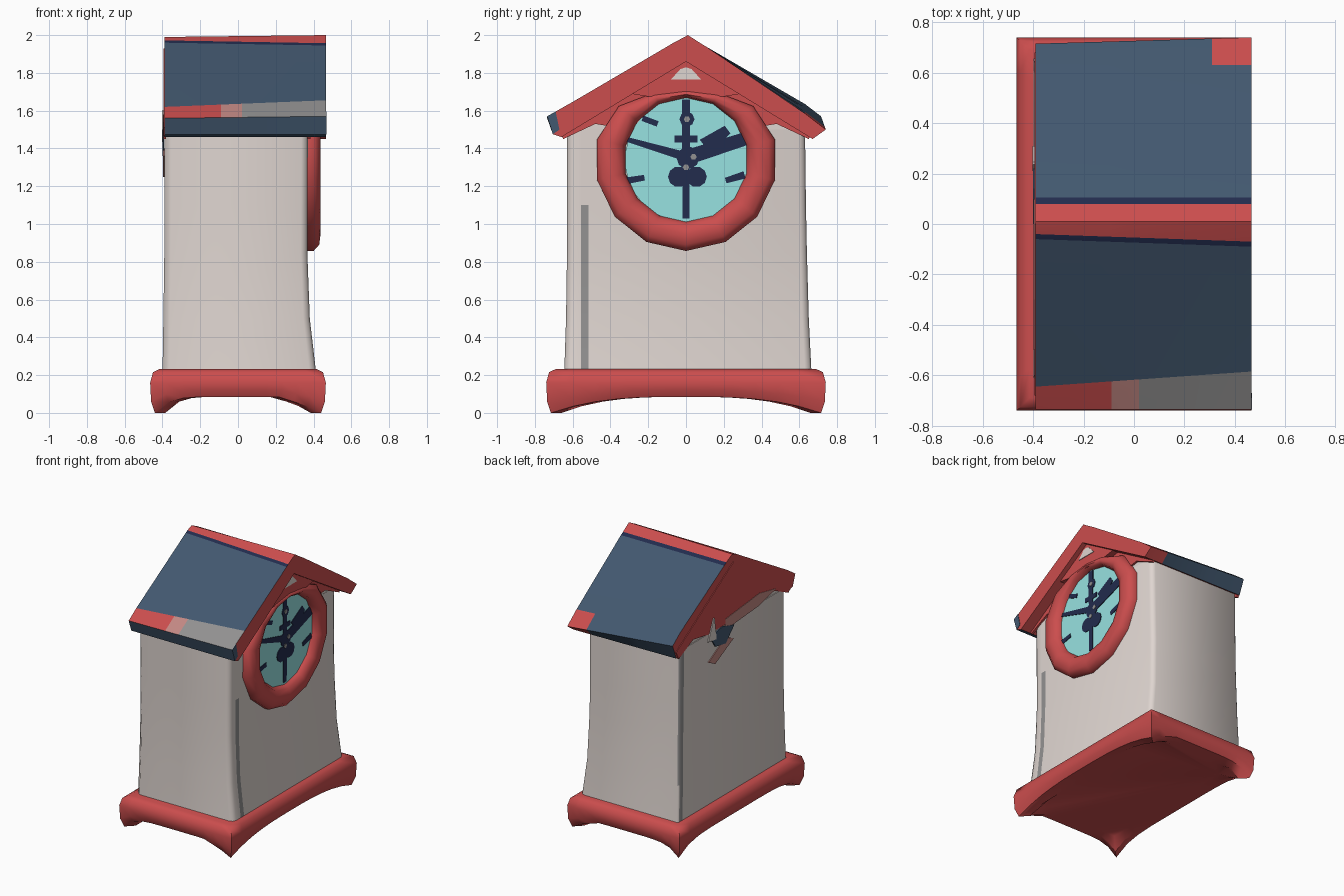
import bpy, bmesh, math

if "Cube" in bpy.data.objects:
    bpy.data.objects.remove(bpy.data.objects["Cube"])

def material(name, rgb):
    m = bpy.data.materials.new(name)
    m.diffuse_color = (*rgb, 1)
    m.use_nodes = True
    m.node_tree.nodes["Principled BSDF"].inputs["Base Color"].default_value = m.diffuse_color
    return m

MATS = [material("trim red", (0.60, 0.075, 0.075)),
        material("wall cream", (0.74, 0.67, 0.635)),
        material("roof slate", (0.055, 0.098, 0.16)),
        material("dial aqua", (0.31, 0.76, 0.75)),
        material("hand navy", (0.016, 0.025, 0.075)),
        material("worn grey", (0.29, 0.285, 0.285)),
        material("dusty pink", (0.55, 0.25, 0.23))]
RED, CREAM, SLATE, AQUA, NAVY, GREY, PINK = range(7)

def finish(name, bm, rule, smooth=None):
    """Turn a bmesh into an object; rule(centre) or a number gives its colour."""
    bmesh.ops.recalc_face_normals(bm, faces=bm.faces)
    if rule is not None:
        for f in bm.faces:
            f.material_index = rule(f.calc_center_median()) if callable(rule) else rule
    me = bpy.data.meshes.new(name)
    bm.to_mesh(me)
    bm.free()
    for m in MATS:
        me.materials.append(m)
    ob = bpy.data.objects.new(name, me)
    bpy.context.collection.objects.link(ob)
    if smooth:
        bpy.ops.object.select_all(action='DESELECT')
        ob.select_set(True)
        bpy.context.view_layer.objects.active = ob
        bpy.ops.object.shade_smooth_by_angle(angle=math.radians(smooth))
    return ob

def loft(name, rings, rule, smooth=None, closed=False):
    """Skin a stack of equal-length point loops."""
    bm = bmesh.new()
    vs = [[bm.verts.new(p) for p in r] for r in rings]
    n = len(rings[0])
    pairs = list(zip(vs, vs[1:])) + ([(vs[-1], vs[0])] if closed else [])
    for a, b in pairs:
        for i in range(n):
            j = (i + 1) % n
            bm.faces.new((a[i], a[j], b[j], b[i]))
    if not closed:
        bm.faces.new(vs[0])
        bm.faces.new(vs[-1])
    return finish(name, bm, rule, smooth)

def prism(name, pts, x0, x1, mat):
    """Extrude a (y, z) outline along x."""
    return loft(name, [[(x, y, z) for y, z in pts] for x in (x0, x1)], mat)

def bar(name, a, b, w0, w1, x0, x1, mat):
    """Tapered strip between two (y, z) points."""
    dy, dz = b[0] - a[0], b[1] - a[1]
    l = math.hypot(dy, dz)
    ny, nz = -dz / l / 2, dy / l / 2
    prism(name, [(a[0] + ny * w0, a[1] + nz * w0), (b[0] + ny * w1, b[1] + nz * w1),
                 (b[0] - ny * w1, b[1] - nz * w1), (a[0] - ny * w0, a[1] - nz * w0)], x0, x1, mat)

def circle(cy, cz, r, n):
    return [(cy + r * math.cos(2 * math.pi * i / n), cz + r * math.sin(2 * math.pi * i / n)) for i in range(n)]

# Base: flat-bottomed slab with a small foot at each corner
N = 12
edge = [-1 + 2 * i / N for i in range(N)]
peri = [(t, -1) for t in edge] + [(1, t) for t in edge] + [(-t, 1) for t in edge] + [(-1, -t) for t in edge]

def base_ring(inset, zf):
    return [(u * (0.465 - inset), v * (0.74 - inset), zf(abs(u * v) ** (3 if u > 0.5 else 6))) for u, v in peri]

loft("base", [base_ring(0.05, lambda c: 0.232), base_ring(0.015, lambda c: 0.215),
              base_ring(0.0, lambda c: 0.16), base_ring(0.005, lambda c: 0.12 - 0.06 * c),
              base_ring(0.025, lambda c: 0.085 * (1 - c)), base_ring(0.08, lambda c: 0.085 * (1 - c)),
              base_ring(0.13, lambda c: 0.085)], RED, 50)

# Body: chamfered tower, slightly flared at the foot, worn stripes near two corners
def body_ring(z, x0, x1, y0, y1, c=0.035):
    return [(x, y, z) for x, y in (
        (x0 + c, y0), (x1 - c, y0), (x1 - c * .3, y0 + c * .3), (x1, y0 + c), (x1, -0.555), (x1, -0.515), (x1, y1 - c),
        (x1 - c * .3, y1 - c * .3), (x1 - c, y1), (x0 + c * .3, y1), (x0, y1 - c * .3), (x0, y1 - c - 0.015), (x0, y0 + c))]

def body_rule(p):
    if p.x > 0.3 and -0.55 < p.y < -0.52 and p.z < 1.1:
        return GREY
    if p.x < -0.37 and 0.57 < p.y < 0.65:
        return GREY
    return CREAM

loft("body", [body_ring(0.20, -0.40, 0.415, -0.645, 0.665), body_ring(0.50, -0.395, 0.38, -0.635, 0.65),
              body_ring(0.85, -0.39, 0.367, -0.63, 0.64), body_ring(1.10, -0.39, 0.368, -0.63, 0.635),
              body_ring(1.50, -0.39, 0.37, -0.63, 0.63)], body_rule, 50)
prism("gable_wall", [(-0.63, 1.49), (0.63, 1.49), (0, 1.9)], -0.385, 0.368, CREAM)

# Roof: a profile carried along x; the eaves twist a little from left (t=0) to right (t=1)
def roof_profile(t):
    return [(-0.735, 1.56 + 0.01 * t), (-0.645 + 0.06 * t, 1.62 + 0.035 * t), (-0.06 - 0.03 * t, 1.96 - 0.015 * t),
            (-0.04 - 0.03 * t, 1.972 - 0.015 * t), (0.01, 1.99 + 0.01 * t), (0.08, 1.955), (0.105, 1.94),
            (0.63, 1.635 - 0.05 * t), (0.715 + 0.025 * t, 1.57 - 0.07 * t), (0.67, 1.46 - 0.01 * t),
            (0.0, 1.86), (-0.66, 1.46), (-0.705, 1.475)]

strip = [RED, PINK, GREY, GREY]     # front eave, from left to right
seg = [None, SLATE, NAVY, RED, RED, NAVY, SLATE, SLATE, SLATE, RED, RED, SLATE, SLATE]
xs = [-0.39, -0.09, 0.02, 0.31, 0.465]
bm = bmesh.new()
vs = [[bm.verts.new((x, y, z)) for y, z in roof_profile((x + 0.39) / 0.855)] for x in xs]
for k in range(len(xs) - 1):
    for i in range(len(seg)):
        j = (i + 1) % len(seg)
        f = bm.faces.new((vs[k][i], vs[k][j], vs[k + 1][j], vs[k + 1][i]))
        f.material_index = strip[k] if seg[i] is None else seg[i]
        if i in (7, 8) and k == 3:
            f.material_index = RED
for end in (vs[0], vs[-1]):
    bm.faces.new(end).material_index = RED
finish("roof", bm, None, 25)
prism("eave_tip", [(-0.735, 1.57), (-0.69, 1.595), (-0.67, 1.50), (-0.705, 1.475)], 0.462, 0.468, SLATE)

# Gable trim on both ends
gable = [(0, 1.93), (-0.68, 1.51), (-0.65, 1.45), (-0.48, 1.53), (-0.3, 1.50), (0.3, 1.50), (0.48, 1.53), (0.65, 1.45), (0.68, 1.51)]
prism("gable_trim_right", gable, 0.365, 0.383, RED)
prism("gable_trim_left", gable, -0.395, -0.38, RED)
prism("gable_block", [(0, 1.93), (-0.36, 1.70), (-0.2, 1.675), (0.2, 1.675), (0.36, 1.70)], 0.37, 0.428, RED)
prism("gable_window", [(-0.08, 1.765), (0.08, 1.765), (0.03, 1.82), (0, 1.83), (-0.03, 1.82)], 0.425, 0.433, CREAM)

# Worn patches on the left end
prism("worn_band", [(-0.5, 1.54), (-0.3, 1.49), (0.1, 1.46), (0.1, 1.54), (-0.3, 1.58)], -0.398, -0.389, PINK)
prism("worn_patch", [(0.0, 1.36), (0.22, 1.25), (0.3, 1.29), (0.1, 1.40)], -0.396, -0.389, PINK)
prism("worn_spot", [(0.0, 1.46), (0.1, 1.36), (0.22, 1.38), (0.28, 1.47), (0.14, 1.5)], -0.400, -0.391, SLATE)
bar("splinter_high", (0.26, 1.44), (0.24, 1.6), 0.1, 0.01, -0.402, -0.394, CREAM)

# Dial ring: rounded section swept around the dial, flattened under the gable
CZ = 1.34
section = [(0.478, 0.36), (0.478, 0.40), (0.445, 0.43), (0.39, 0.437), (0.345, 0.42), (0.325, 0.385), (0.325, 0.36)]
SEG = 14
rings = []
for i in range(SEG):
    a = 2 * math.pi * (i + 0.5) / SEG
    ring = []
    for r, x in section:
        over = max(0, math.sin(a) - 0.5) * 2
        rr = (r - over * (r - 0.325) * 0.72) * 1.01
        ring.append((x, rr * math.cos(a), CZ + rr * math.sin(a)))
    rings.append(ring)
loft("dial_ring", rings, RED, 60, closed=True)

# Dial face
prism("dial_face", circle(0.01, CZ, 0.34, 14), 0.366, 0.386, AQUA)

# Hands and dial markings as thin plates
HX = (0.385, 0.391)
bar("vertical_hand", (0, 1.03), (0, 1.66), 0.035, 0.045, *HX, NAVY)
bar("left_hand", (0.02, 1.35), (-0.32, 1.45), 0.05, 0.025, *HX, NAVY)
bar("right_hand", (0.03, 1.36), (0.31, 1.45), 0.08, 0.07, *HX, NAVY)
bar("upper_right_hand", (0.1, 1.41), (0.22, 1.50), 0.09, 0.05, *HX, NAVY)
bar("left_mark", (-0.31, 1.23), (-0.22, 1.245), 0.035, 0.03, *HX, NAVY)
bar("right_mark", (0.21, 1.23), (0.31, 1.26), 0.03, 0.04, *HX, NAVY)
bar("upper_left_mark", (-0.23, 1.56), (-0.15, 1.53), 0.03, 0.03, *HX, NAVY)
bar("crossbar", (-0.06, 1.45), (0.06, 1.45), 0.035, 0.035, *HX, NAVY)
prism("hub", circle(0.01, 1.35, 0.06, 10), *HX, NAVY)
prism("pendulum_left", circle(-0.04, 1.25, 0.055, 10), *HX, NAVY)
prism("pendulum_right", circle(0.055, 1.25, 0.055, 10), *HX, NAVY)
prism("top_knob", circle(0.005, 1.555, 0.04, 8), *HX, NAVY)
for k, (y, z) in enumerate(((0.005, 1.555), (0.04, 1.355), (0.0, 1.30))):
    prism("stud_%d" % k, circle(y, z, 0.017, 6), 0.390, 0.394, GREY)
